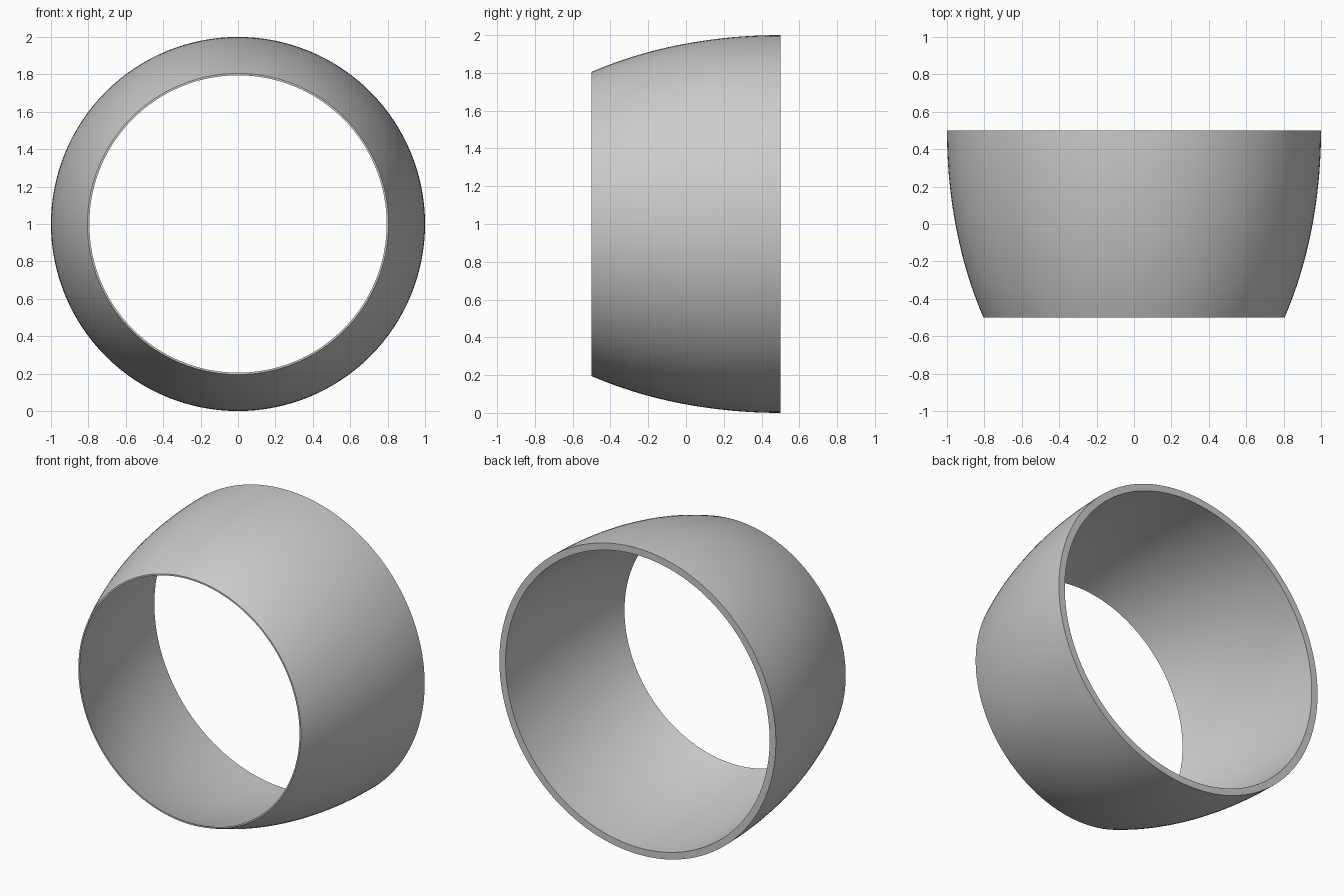
import bpy
import bmesh
import math

cube = bpy.data.objects.get("Cube")
if cube:
    bpy.data.objects.remove(cube, do_unlink=True)

SIDES, RINGS = 128, 24
BACK, FRONT = 0.5, -0.5


def wall(back_radius, front_radius):
    """Elliptical wall profile, parallel to the axis at the back, as (radius, y)."""
    fall = 1 - (front_radius / back_radius) ** 2
    points = []
    for i in range(RINGS + 1):
        t = i / RINGS
        points.append((back_radius * math.sqrt(1 - fall * t * t), BACK + (FRONT - BACK) * t))
    return points


# Closed section: outer wall to the front, inner wall back again
profile = wall(1.0, 0.805) + wall(0.955, 0.795)[::-1]

# Revolve the section around the y axis
bm = bmesh.new()
loops = []
for s in range(SIDES):
    a = math.tau * s / SIDES
    loops.append([bm.verts.new((r * math.cos(a), y, 1 + r * math.sin(a))) for r, y in profile])
for s in range(SIDES):
    here, there = loops[s], loops[(s + 1) % SIDES]
    for i in range(len(profile)):
        j = (i + 1) % len(profile)
        bm.faces.new((here[i], here[j], there[j], there[i]))
bmesh.ops.recalc_face_normals(bm, faces=bm.faces)
mesh = bpy.data.meshes.new("tapered_ring")
bm.to_mesh(mesh)
bm.free()
ring = bpy.data.objects.new("tapered_ring", mesh)
bpy.context.collection.objects.link(ring)

# Plain grey
grey = bpy.data.materials.new("grey")
grey.use_nodes = True
colour = (0.6, 0.6, 0.6, 1)
grey.diffuse_color = colour
grey.node_tree.nodes["Principled BSDF"].inputs["Base Color"].default_value = colour
mesh.materials.append(grey)

# Smooth walls with crisp rims
bpy.ops.object.select_all(action="DESELECT")
ring.select_set(True)
bpy.context.view_layer.objects.active = ring
bpy.ops.object.shade_smooth_by_angle(angle=math.radians(30))
